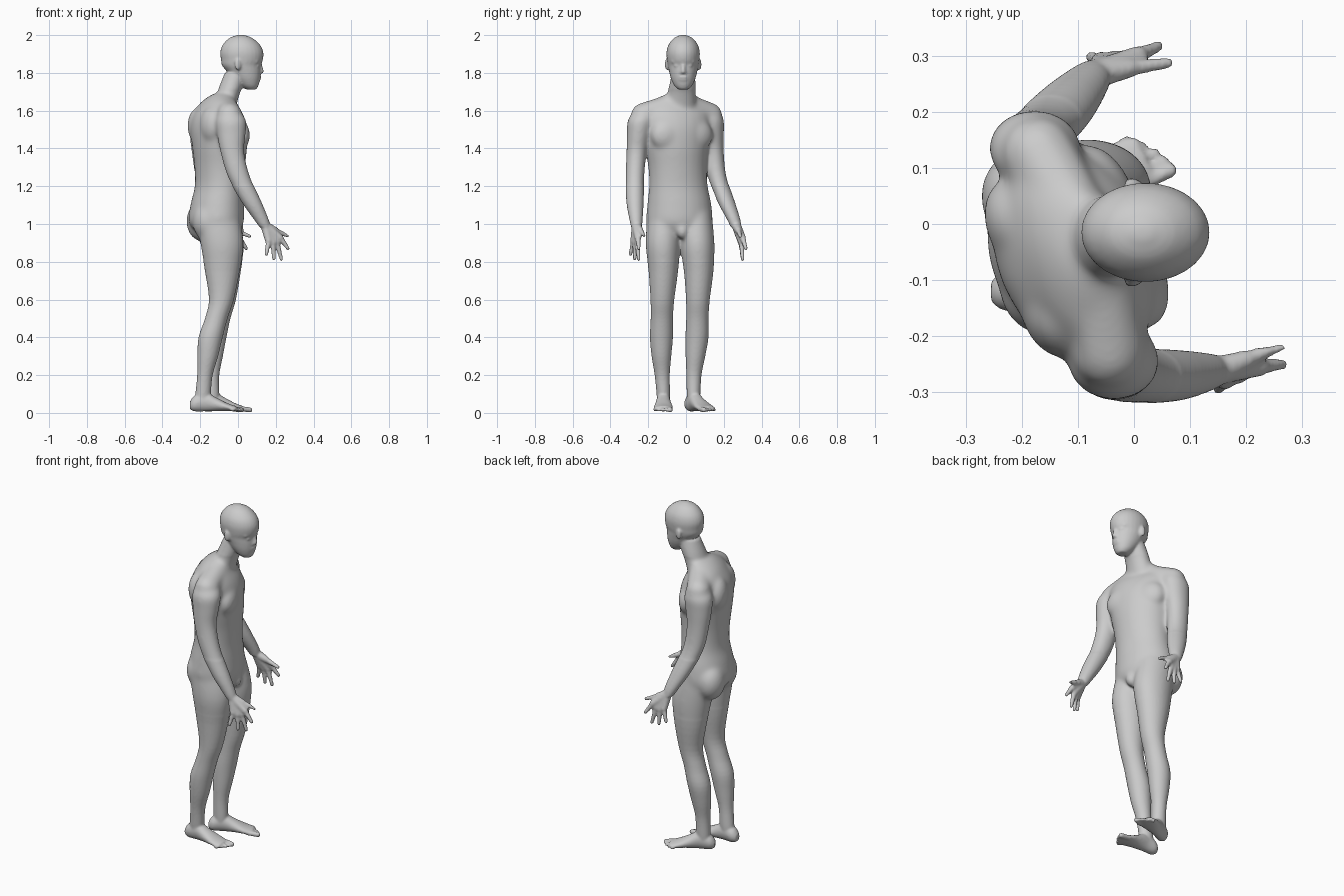
import bpy, bmesh, math
from mathutils import Vector, Matrix

cube = bpy.data.objects.get("Cube")
if cube:
    bpy.data.objects.remove(cube, do_unlink=True)

SIDES = 28
body_bm = bmesh.new()


def blend(a, b, c, d, t):
    """Smooth interpolation between rows b and c."""
    return [0.5 * (2 * q + (r - p) * t + (2 * p - 5 * q + 4 * r - s) * t * t
                   + (3 * q - p - 3 * r + s) * t ** 3) for p, q, r, s in zip(a, b, c, d)]


def loft(rows, upright=False, place=Matrix(), steps=4):
    """Skin ellipses (x, y, z, radius a, radius b, yaw); upright rings stand across x."""
    dense = []
    for i in range(len(rows) - 1):
        a, d = rows[max(i - 1, 0)], rows[min(i + 2, len(rows) - 1)]
        dense += [blend(a, rows[i], rows[i + 1], d, k / steps) for k in range(steps)]
    dense.append(rows[-1])
    rings = []
    for x, y, z, ra, rb, yaw in dense:
        turn = Matrix.Rotation(math.radians(yaw), 3, 'Z')
        ring = []
        for k in range(SIDES):
            u = math.tau * k / SIDES
            if upright:
                offset = Vector((0, rb * math.cos(u), ra * math.sin(u)))
            else:
                offset = turn @ Vector((ra * math.cos(u), rb * math.sin(u), 0))
            ring.append(body_bm.verts.new(place @ (Vector((x, y, z)) + offset)))
        rings.append(ring)
    faces = [body_bm.faces.new(rings[0]), body_bm.faces.new(rings[-1][::-1])]
    for low, high in zip(rings, rings[1:]):
        for k in range(SIDES):
            n = (k + 1) % SIDES
            faces.append(body_bm.faces.new((low[k], high[k], high[n], low[n])))
    bmesh.ops.recalc_face_normals(body_bm, faces=faces)


def lump(centre, radii, yaw=0):
    """Ellipsoid muscle or feature."""
    m = (Matrix.Translation(centre) @ Matrix.Rotation(math.radians(yaw), 4, 'Z')
         @ Matrix.Diagonal((*radii, 1)))
    bmesh.ops.create_uvsphere(body_bm, u_segments=24, v_segments=16, radius=1, matrix=m)


def capsule(p, rp, q, rq):
    """Rounded tapering rod between two points."""
    bm = bmesh.new()
    for centre, r in ((p, rp), (q, rq)):
        bmesh.ops.create_icosphere(bm, subdivisions=2, radius=r, matrix=Matrix.Translation(centre))
    bmesh.ops.delete(bm, geom=bm.faces[:], context='FACES_ONLY')
    hull = bmesh.ops.convex_hull(bm, input=bm.verts[:])
    inner = [g for g in hull["geom_interior"] if isinstance(g, bmesh.types.BMVert)]
    bmesh.ops.delete(bm, geom=inner, context='VERTS')
    bmesh.ops.delete(bm, geom=[e for e in bm.edges if not e.link_faces], context='EDGES')
    bmesh.ops.recalc_face_normals(bm, faces=bm.faces[:])
    temp = bpy.data.meshes.new("rod")
    bm.to_mesh(temp)
    bm.free()
    body_bm.from_mesh(temp)
    bpy.data.meshes.remove(temp)


# Torso, twisting towards the left as it rises
loft([(-.10, -.03, .93, .08, .12, 8), (-.115, -.035, 1.0, .142, .174, 12),
      (-.11, -.035, 1.1, .14, .172, 14), (-.10, -.04, 1.2, .126, .158, 17),
      (-.097, -.045, 1.3, .13, .158, 20), (-.097, -.05, 1.4, .14, .172, 22),
      (-.102, -.052, 1.5, .143, .188, 22), (-.105, -.054, 1.57, .126, .195, 22),
      (-.105, -.05, 1.63, .09, .17, 22), (-.095, -.04, 1.665, .07, .12, 18),
      (-.08, -.03, 1.69, .05, .07, 10)])

# Chest, shoulder blades, shoulder slopes and buttocks
chest_turn = Matrix.Rotation(math.radians(22), 3, 'Z')
for side in (-1, 1):
    for reach, spread, z, radii in ((.074, .075, 1.47, (.06, .1, .09)),
                                    (-.078, .085, 1.52, (.06, .085, .1))):
        spot = chest_turn @ Vector((reach, side * spread, 0))
        lump(spot + Vector((-.1, -.05, z)), radii, 22)
    lump((-.18 - side * .016, -.033 + side * .078, 1.015), (.077, .088, .105), 12)
for shoulder in ((-.045, -.225, 1.575), (-.17, .125, 1.575)):
    capsule(Vector((-.078, -.03, 1.645)), .06, Vector(shoulder), .07)
lump((0, -.02, .962), (.034, .032, .042))

# Neck
loft([(-.085, -.035, 1.6, .07, .09, 0), (-.055, -.025, 1.68, .062, .077, 0),
      (-.032, -.018, 1.74, .062, .069, 0), (-.01, -.015, 1.8, .06, .06, 0)])

# Head
loft([(.07, -.015, 1.712, .026, .026, 0), (.06, -.015, 1.732, .048, .047, 0),
      (.045, -.015, 1.77, .073, .065, 0), (.03, -.015, 1.81, .091, .075, 0),
      (.018, -.015, 1.84, .103, .081, 0), (.021, -.015, 1.87, .111, .086, 0),
      (.02, -.015, 1.91, .114, .088, 0), (.018, -.015, 1.95, .098, .077, 0),
      (.015, -.015, 1.985, .06, .048, 0), (.015, -.015, 2.001, .015, .012, 0)])

# Face: ears, brows, eyes, nose, lips and chin
for side in (-1, 1):
    lump((0, -.015 + side * .085, 1.845), (.018, .011, .032), side * -20)
    capsule((.116, -.015 + side * .016, 1.862), .011, (.095, -.015 + side * .052, 1.86), .011)
    lump((.103, -.015 + side * .033, 1.838), (.012, .015, .008))
    lump((.118, -.015 + side * .011, 1.803), (.011, .009, .008))
capsule((.116, -.015, 1.85), .01, (.125, -.015, 1.808), .012)
for z, out in ((1.777, .112), (1.765, .109)):
    lump((out, -.015, z), (.012, .026, .007))
lump((.089, -.015, 1.733), (.018, .024, .017))

# Arms: shared thickness, one path per side
arm_size = ((.025, .03), (.078, .068), (.077, .063), (.064, .054),
            (.06, .05), (.053, .046), (.04, .036), (.03, .029))
arm_height = (1.632, 1.56, 1.48, 1.38, 1.25, 1.12, 1.03, .985)
arm_right = ((-.05, -.205), (-.038, -.237), (-.035, -.25), (-.03, -.262),
             (.005, -.27), (.07, -.27), (.12, -.265), (.143, -.262))
arm_left = ((-.155, .11), (-.173, .13), (-.18, .138), (-.182, .147),
            (-.165, .165), (-.12, .212), (-.085, .25), (-.07, .265))
for path in (arm_right, arm_left):
    loft([(*p, z, *s, 0) for p, z, s in zip(path, arm_height, arm_size)])

# Hands: knuckle and tip of each digit, measured from the wrist
digits = (((.06, .02, -.035), (.125, .047, -.065)),
          ((.085, .008, -.075), (.125, .012, -.13)),
          ((.065, .004, -.095), (.09, .012, -.187)),
          ((.045, -.006, -.1), (.05, -.01, -.184)),
          ((.022, -.016, -.092), (.01, -.032, -.16)))
for wrist, flip, yaw in (((.14, -.262, 1.0), 1, 0), ((-.07, .265, 1.0), -1, 30)):
    place = (Matrix.Translation(wrist) @ Matrix.Rotation(math.radians(yaw), 4, 'Z')
             @ Matrix.Diagonal((1, flip, 1, 1)))
    for knuckle, tip in digits:
        capsule(place @ Vector((.005, 0, -.01)), .026, place @ Vector(knuckle), .018)
        capsule(place @ Vector(knuckle), .015, place @ Vector(tip), .01)

# Legs: shared thickness, one path per side
leg_size = ((.115, .088), (.115, .092), (.092, .078), (.066, .063), (.06, .059),
            (.064, .061), (.055, .052), (.041, .04), (.041, .036), (.04, .033))
leg_height = (1.06, .9, .75, .6, .5, .4, .3, .2, .1, .05)
leg_right = ((-.112, -.115), (-.085, -.122), (-.083, -.12), (-.088, -.125), (-.115, -.128),
             (-.145, -.13), (-.16, -.13), (-.175, -.126), (-.185, -.12), (-.19, -.12))
leg_left = ((-.117, .048), (-.083, .059), (-.077, .067), (-.077, .063), (-.1, .06),
            (-.125, .058), (-.135, .05), (-.14, .042), (-.14, .04), (-.14, .04))
for path in (leg_right, leg_left):
    loft([(*p, z, *s, 0) for p, z, s in zip(path, leg_height, leg_size)])

# Feet with toes, measured from the back of the heel
foot = [(0, 0, .04, .02, .018, 0), (.025, 0, .05, .042, .035, 0), (.08, 0, .06, .052, .036, 0),
        (.14, 0, .045, .036, .043, 0), (.2, 0, .03, .021, .051, 0), (.245, 0, .022, .014, .046, 0)]
for heel, flip, yaw in (((-.255, -.12, 0), 1, 0), ((-.2, .012, 0), -1, 25)):
    place = (Matrix.Translation(heel) @ Matrix.Rotation(math.radians(yaw), 4, 'Z')
             @ Matrix.Diagonal((1, flip, 1, 1)))
    loft(foot, upright=True, place=place)
    for k in range(5):
        y = .036 - .02 * k
        reach = .275 - .003 * k * k
        thick = .014 if k == 0 else .01
        capsule(place @ Vector((.22, y, .022)), thick, place @ Vector((reach, y, .016)), thick)

# Fuse every part into one continuous skin
mesh = bpy.data.meshes.new("human_body")
body_bm.to_mesh(mesh)
body_bm.free()
body = bpy.data.objects.new("human_body", mesh)
bpy.context.collection.objects.link(body)
bpy.context.view_layer.objects.active = body
body.select_set(True)
fuse = body.modifiers.new("fuse", 'REMESH')
fuse.mode = 'VOXEL'
fuse.voxel_size = .006
bpy.ops.object.modifier_apply(modifier="fuse")

# Melt the muscles together on the trunk, but keep hands, face and feet crisp
trunk = body.vertex_groups.new(name="trunk")
trunk.add([v.index for v in body.data.vertices if .8 < v.co.z < 1.71
           and (v.co.z > 1.2 or -.22 < v.co.y < .16)], 1, 'REPLACE')
for name, rounds, group in (("melt", 60, "trunk"), ("soften", 5, "")):
    smooth = body.modifiers.new(name, 'SMOOTH')
    smooth.factor = .5
    smooth.iterations = rounds
    smooth.vertex_group = group
    bpy.ops.object.modifier_apply(modifier=name)
bpy.ops.object.shade_smooth()

# One plain grey skin
grey = bpy.data.materials.new("plain_grey")
grey.use_nodes = True
colour = (.6, .6, .6, 1)
grey.diffuse_color = colour
grey.node_tree.nodes["Principled BSDF"].inputs["Base Color"].default_value = colour
body.data.materials.clear()
body.data.materials.append(grey)
